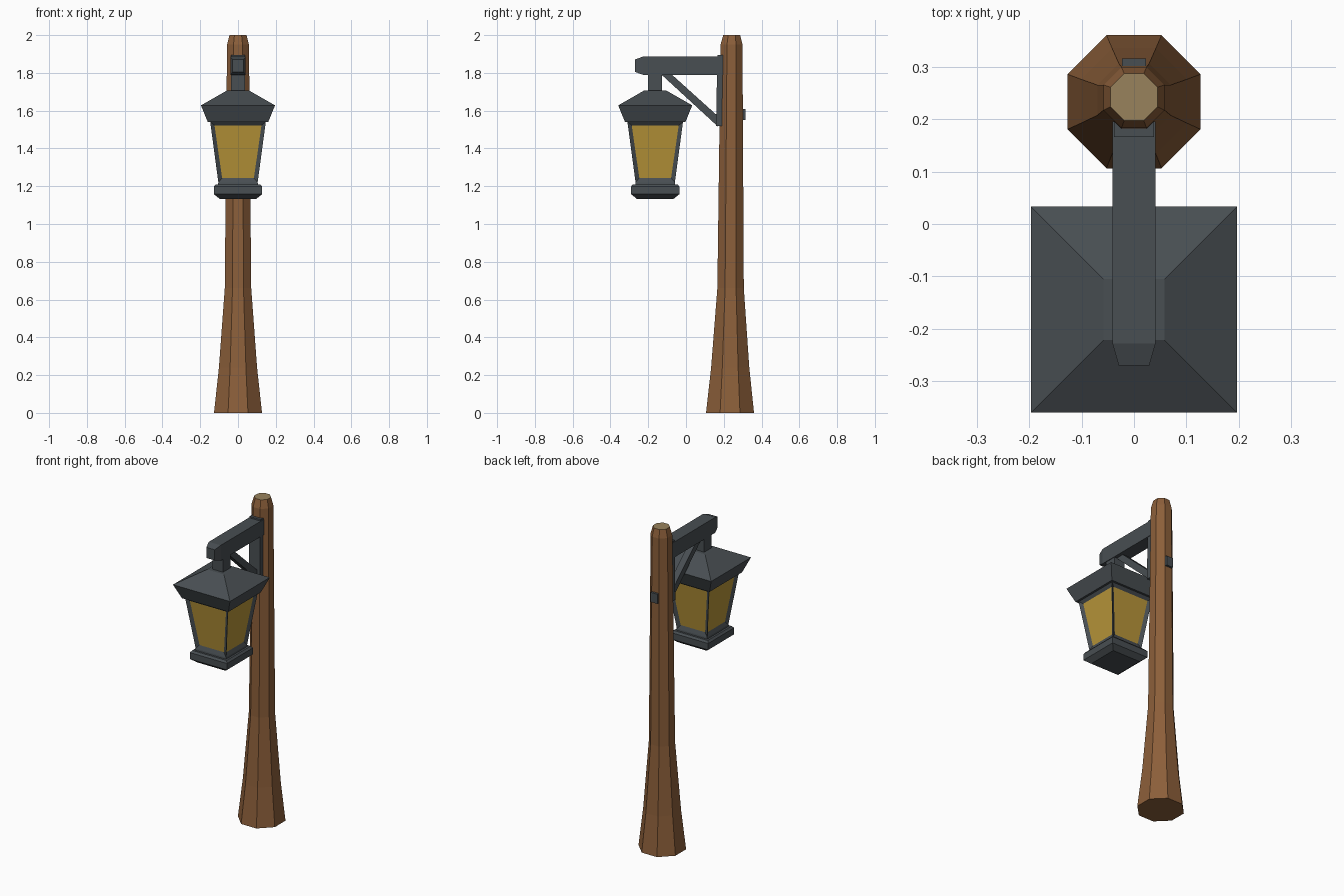
import bpy, bmesh, math
from mathutils import Vector

if "Cube" in bpy.data.objects:
    bpy.data.objects.remove(bpy.data.objects["Cube"])


def material(name, rgb):
    m = bpy.data.materials.new(name)
    lin = [(c / 255 / 12.92) if c < 10 else ((c / 255 + 0.055) / 1.055) ** 2.4 for c in rgb]
    m.diffuse_color = (*lin, 1)
    m.use_nodes = True
    m.node_tree.nodes["Principled BSDF"].inputs["Base Color"].default_value = m.diffuse_color
    return m


METAL = material("dark iron", (72, 78, 82))
WOOD = material("brown wood", (140, 95, 58))
CUT = material("cut wood end", (152, 130, 92))
GLASS = material("amber glass", (184, 149, 57))


def finish(name, bm, *mats):
    bmesh.ops.recalc_face_normals(bm, faces=bm.faces)
    me = bpy.data.meshes.new(name)
    bm.to_mesh(me)
    bm.free()
    for m in mats:
        me.materials.append(m)
    ob = bpy.data.objects.new(name, me)
    bpy.context.collection.objects.link(ob)
    return ob


def loft(rings):
    """Join closed rings of points into a capped solid."""
    bm = bmesh.new()
    loops = [[bm.verts.new(p) for p in r] for r in rings]
    n = len(loops[0])
    for a, b in zip(loops, loops[1:]):
        for i in range(n):
            j = (i + 1) % n
            bm.faces.new((a[i], a[j], b[j], b[i]))
    bm.faces.new(loops[0][::-1])
    bm.faces.new(loops[-1])
    bmesh.ops.recalc_face_normals(bm, faces=bm.faces)
    return bm


def polygon(sides, apothem, z, cy):
    """Regular polygon with a flat side facing the front."""
    r = apothem / math.cos(math.pi / sides)
    return [(r * math.sin((2 * i + 1) * math.pi / sides),
             cy - r * math.cos((2 * i + 1) * math.pi / sides), z) for i in range(sides)]


def square_stack(profile, cy):
    return loft([polygon(4, h, z, cy) for h, z in profile])


def side_prism(name, outline, half):
    """Extrude a (y, z) outline across x."""
    return finish(name, loft([[(x, y, z) for y, z in outline] for x in (-half, half)]), METAL)


# Post: flared octagonal trunk with a chamfered, pale cut top
post = loft([polygon(8, a, z, cy) for a, z, cy in (
    (0.127, 0, 0.233), (0.101, 0.24, 0.234), (0.070, 0.66, 0.236),
    (0.058, 1.95, 0.241), (0.045, 2.0, 0.242))])
for f in post.faces:
    f.material_index = int(f.normal.z > 0.9)
finish("post", post, WOOD, CUT)

# Arm with a chamfered tip
finish("arm", loft([[(sx * w, y, 1.838 + sz * h) for sx, sz in ((-1, -1), (1, -1), (1, 1), (-1, 1))]
                    for y, w, h in ((-0.27, 0.029, 0.033), (-0.228, 0.041, 0.048), (0.195, 0.041, 0.048))]),
       METAL)

# Mounting plate, diagonal brace and bolt through the post
side_prism("mounting_plate", [(0.159, 1.52), (0.19, 1.52), (0.195, 1.895), (0.166, 1.895)], 0.038)
side_prism("brace", [(0.17, 1.515), (0.17, 1.57), (-0.085, 1.80), (-0.14, 1.80)], 0.02)
side_prism("bolt", [(0.27, 1.55), (0.315, 1.55), (0.315, 1.61), (0.27, 1.61)], 0.023)

# Lantern
CY = -0.163
finish("hanger", square_stack([(0.037, 1.69), (0.037, 1.80)], CY), METAL)
finish("lantern_roof", square_stack([(0.160, 1.54), (0.196, 1.628), (0.058, 1.707)], CY), METAL)
finish("lantern_base", square_stack([(0.097, 1.133), (0.128, 1.158), (0.128, 1.198), (0.118, 1.21)], CY), METAL)

# Tapered lantern body with recessed glass panes
body = square_stack([(0.107, 1.20), (0.104, 1.22), (0.147, 1.54)], CY)
panes = [f for f in body.faces if abs(f.normal.z) < 0.5 and f.calc_center_median().z > 1.3]
bmesh.ops.inset_individual(body, faces=panes, thickness=0.03, depth=-0.012)
for f in panes:
    f.material_index = 1
finish("lantern_body", body, METAL, GLASS)
